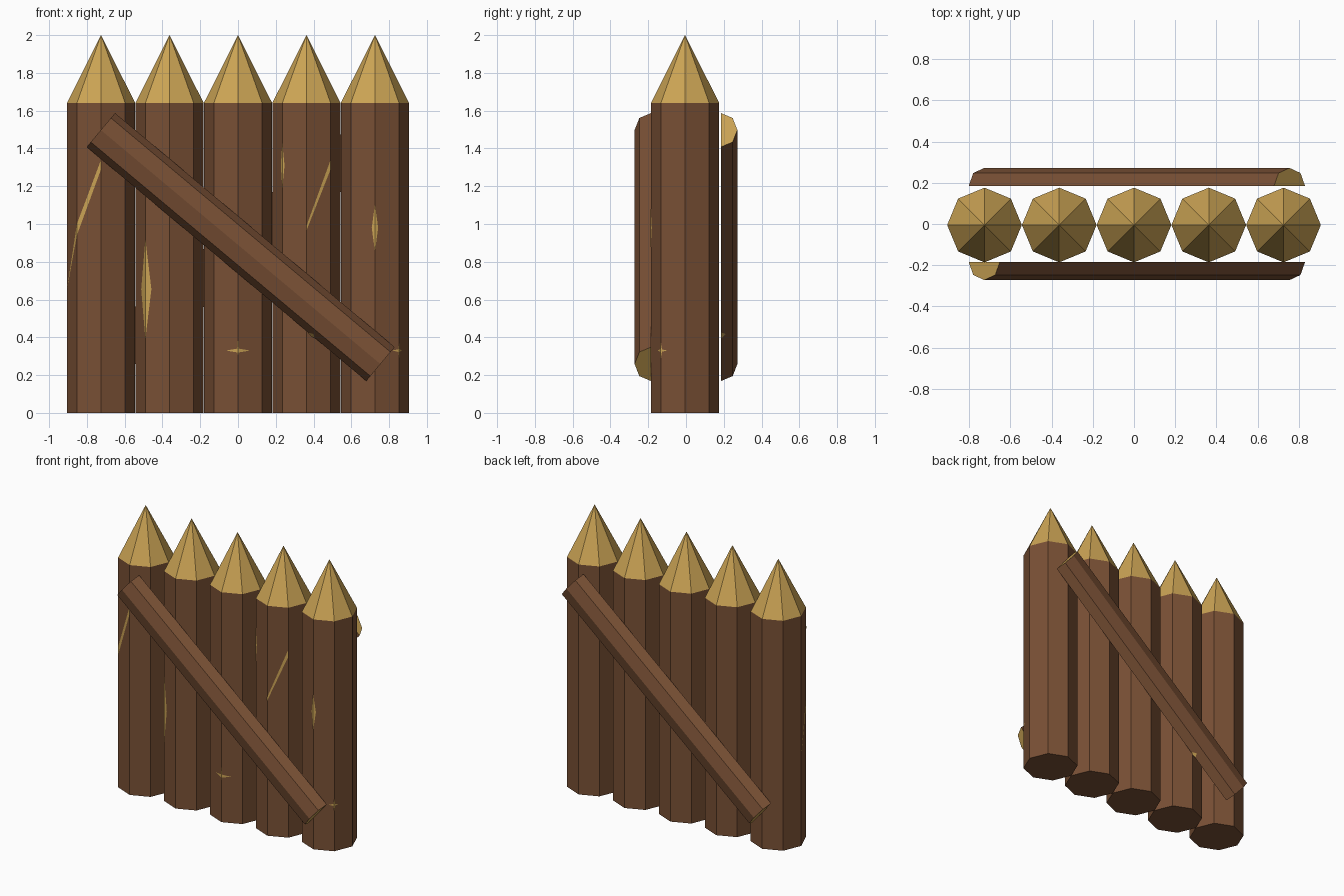
import bpy, bmesh, math
from mathutils import Vector

if "Cube" in bpy.data.objects:
    bpy.data.objects.remove(bpy.data.objects["Cube"])


def material(name, rgb):
    m = bpy.data.materials.new(name)
    m.diffuse_color = (*rgb, 1)
    m.use_nodes = True
    m.node_tree.nodes["Principled BSDF"].inputs["Base Color"].default_value = m.diffuse_color
    return m


BARK = material("bark", (0.19, 0.08, 0.035))
CUT = material("cut_wood", (0.60, 0.37, 0.09))
POST_Y, R = -0.005, 0.181
POST_X = [-0.725, -0.3625, 0, 0.3625, 0.725]


def make_object(name, verts, faces, gold=()):
    """Mesh from points; faces listed in gold get the cut wood colour."""
    bm = bmesh.new()
    vs = [bm.verts.new(v) for v in verts]
    for i, f in enumerate(faces):
        bm.faces.new([vs[k] for k in f]).material_index = int(i in gold)
    if len(faces) > 6:
        bmesh.ops.recalc_face_normals(bm, faces=bm.faces[:])
    me = bpy.data.meshes.new(name)
    bm.to_mesh(me)
    bm.free()
    me.materials.append(BARK)
    me.materials.append(CUT)
    ob = bpy.data.objects.new(name, me)
    bpy.context.collection.objects.link(ob)
    return ob


# Sharpened octagonal posts
def post(name, x):
    ring = [(x + R * math.cos(k * math.pi / 4), POST_Y + R * math.sin(k * math.pi / 4))
            for k in range(8)]
    verts = [(*p, 0) for p in ring] + [(*p, 1.64) for p in ring] + [(x, POST_Y, 2)]
    faces = [(k, (k + 1) % 8, 8 + (k + 1) % 8, 8 + k) for k in range(8)]
    faces += [(8 + k, 8 + (k + 1) % 8, 16) for k in range(8)]
    faces.append(tuple(range(7, -1, -1)))
    make_object(name, verts, faces, range(8, 16))


for i, x in enumerate(POST_X):
    post(f"post_{i + 1}", x)


# Half-log diagonal braces with cut ends, one per side
U = Vector((0.767, 0, -0.642))
V = Vector((0.642, 0, 0.767))
PROFILE = [(-0.117, 0), (-0.083, 0.062), (0, 0.087), (0.083, 0.062), (0.117, 0)]


def brace(name, s):
    # s = 1 for the front, -1 for the back (half turn about z)
    def place(u, v, d):
        p = U * u + V * v
        return (0.014 + s * p.x, s * (-0.185 - d), 0.878 + p.z)

    verts = [place(u, v, d) for u in (-0.965, 0.965) for v, d in PROFILE]
    faces = [(k, (k + 1) % 5, 5 + (k + 1) % 5, 5 + k) for k in range(5)]
    faces += [(4, 3, 2, 1, 0), (5, 6, 7, 8, 9)]
    make_object(name, verts, faces, (5, 6))
    # small chip on the lower edge
    chip = [place(0.565, -0.118, 0.004), place(0.61, -0.118, 0.004),
            place(0.59, -0.106, 0.026), place(0.59, -0.122, 0.0)]
    make_object(name + "_chip", chip, [(0, 1, 2), (0, 3, 1)], (0, 1))


brace("front_brace", 1)
brace("back_brace", -1)


# Scars: thin gold facets lying on the front of a post
def on_post(px, dx, z):
    c = R * math.sqrt(0.5)
    a = abs(dx)
    y = R - a * (R - c) / c if a <= c else c * (R - a) / (R - c)
    return (px + dx, POST_Y - y - 0.002, z)


def scar(name, px, pts, faces):
    make_object(name, [on_post(px, *p) for p in pts], faces, range(len(faces)))


def diamond(name, px, dx, z, left, right, half):
    """Diamond wrapped around the post edge at dx."""
    scar(name, px, [(dx, z - half), (dx + right, z), (dx, z + half), (dx - left, z)],
         [(0, 1, 2), (0, 2, 3)])


E = R * math.sqrt(0.5)
diamond("scar_long", POST_X[1], -E, 0.655, 0.022, 0.032, 0.265)
diamond("scar_upper", POST_X[3], -E, 1.31, 0.008, 0.012, 0.12)
diamond("scar_right", POST_X[4], 0, 0.98, 0.017, 0.017, 0.125)
diamond("knot_middle_wide", POST_X[2], 0, 0.33, 0.063, 0.063, 0.011)
diamond("knot_middle_tall", POST_X[2], 0, 0.345, 0.004, 0.004, 0.055)
diamond("knot_right_wide", POST_X[4], E, 0.33, 0.037, 0.015, 0.008)
diamond("knot_right_tall", POST_X[4], E, 0.33, 0.004, 0.004, 0.045)

# Slanted scratches
scar("scratch_right", POST_X[3], [(0, 0.965), (E, 1.29), (E, 1.34), (0, 0.99)],
     [(0, 1, 2, 3)])
scar("scratch_left", POST_X[0],
     [(0, 1.29), (0, 1.34), (-E, 1.0), (-E, 0.94), (-R, 0.65)],
     [(0, 1, 2, 3), (3, 2, 4)])
